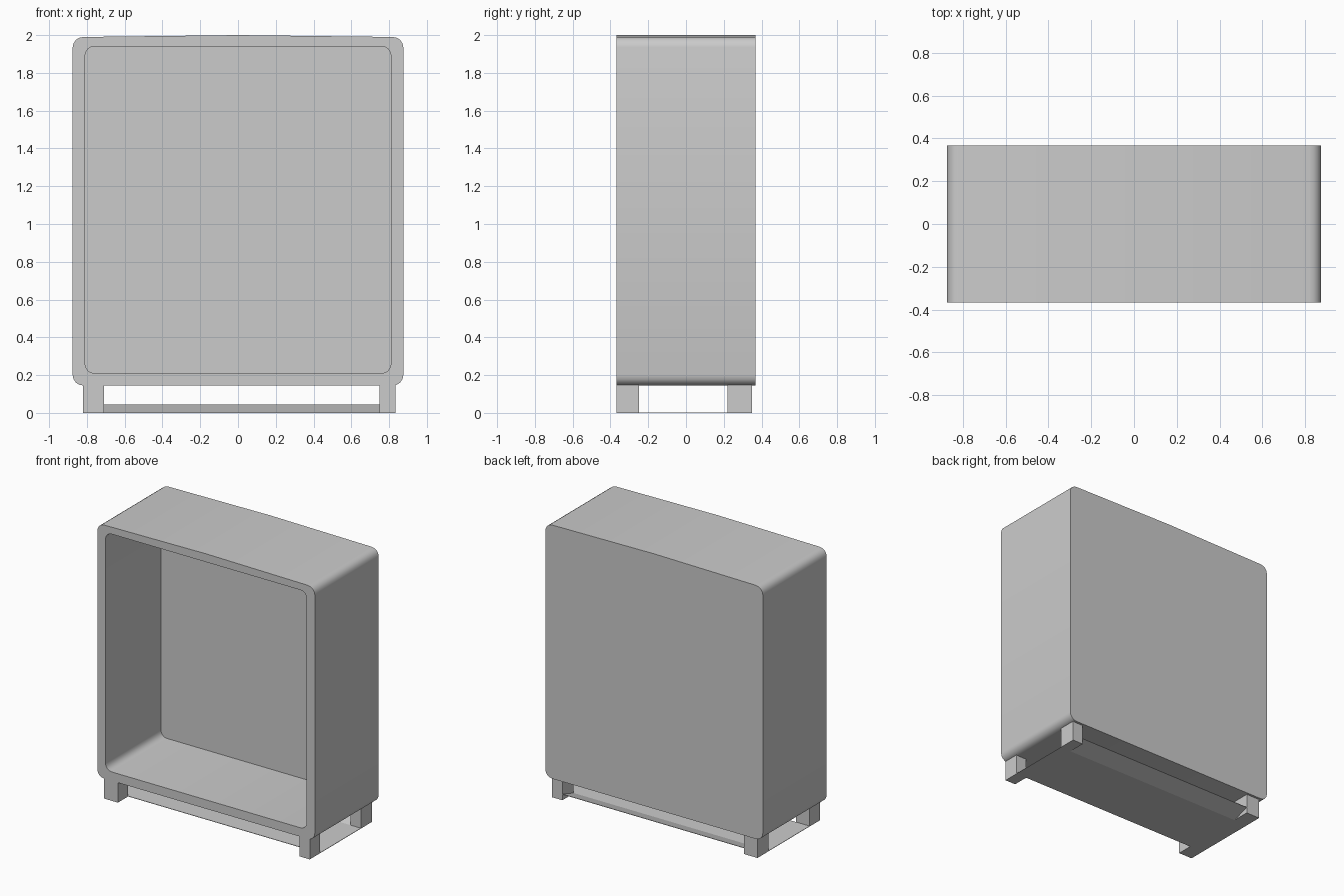
import bpy, bmesh, math

cube = bpy.data.objects.get("Cube")
if cube:
    bpy.data.objects.remove(cube, do_unlink=True)

grey = bpy.data.materials.new("plain_grey")
grey.use_nodes = True
colour = (0.6, 0.6, 0.6, 1)
grey.diffuse_color = colour
grey.node_tree.nodes["Principled BSDF"].inputs["Base Color"].default_value = colour


def finish(name, bm, smooth=False, recalc=True):
    if recalc:
        bmesh.ops.recalc_face_normals(bm, faces=bm.faces)
    mesh = bpy.data.meshes.new(name)
    bm.to_mesh(mesh)
    bm.free()
    mesh.materials.append(grey)
    obj = bpy.data.objects.new(name, mesh)
    bpy.context.collection.objects.link(obj)
    if smooth:
        bpy.ops.object.select_all(action="DESELECT")
        obj.select_set(True)
        bpy.context.view_layer.objects.active = obj
        bpy.ops.object.shade_smooth_by_angle(angle=math.radians(32))
    return obj


def rounded_loop(bm, half_w, low, high, radius, y, crown=0.0, steps=4):
    """Rounded rectangle in the xz plane, with an optional crown on top."""
    verts = []
    corners = ((1, high - crown), (-1, high - crown), (-1, low), (1, low))
    for i, (side, z) in enumerate(corners):
        cx = side * (half_w - radius)
        cz = z - radius if i < 2 else z + radius
        for k in range(steps + 1):
            a = math.pi / 2 * (i + k / steps)
            verts.append(bm.verts.new((cx + radius * math.cos(a), y, cz + radius * math.sin(a))))
        if i == 0:
            verts.append(bm.verts.new((0, y, high)))
    return verts


def bridge(bm, a, b):
    for i in range(len(a)):
        j = (i + 1) % len(a)
        bm.faces.new((a[i], a[j], b[j], b[i]))


# Open-fronted cabinet shell with a recessed back
FRONT, BACK, RECESS = -0.367, 0.367, 0.27
bm = bmesh.new()
outer_back = rounded_loop(bm, 0.875, 0.145, 2.0, 0.055, BACK, 0.01)
outer_front = rounded_loop(bm, 0.875, 0.145, 2.0, 0.055, FRONT, 0.01)
inner_front = rounded_loop(bm, 0.81, 0.21, 1.94, 0.05, FRONT)
inner_back = rounded_loop(bm, 0.81, 0.21, 1.94, 0.05, RECESS)
loops = (outer_back, outer_front, inner_front, inner_back)
for a, b in zip(loops, loops[1:]):
    bridge(bm, a, b)
bm.faces.new(outer_back)
bm.faces.new(inner_back)
finish("cabinet_shell", bm, smooth=True)

# Four square legs
X_SPANS = {"right": (-0.82, -0.71), "left": (0.75, 0.835)}
Y_SPANS = {"front": (-0.367, -0.25), "back": (0.22, 0.35)}
for side, (x0, x1) in X_SPANS.items():
    for end, (y0, y1) in Y_SPANS.items():
        bm = bmesh.new()
        bmesh.ops.create_cube(bm, size=1)
        for v in bm.verts:
            v.co = (x1 if v.co.x > 0 else x0, y1 if v.co.y > 0 else y0,
                    0.15 if v.co.z > 0 else 0)
        finish(f"{end}_{side}_leg", bm)


# Thin base sheet between the legs, with its back strip turned up
def sheet(name, x0, x1, y0, y1, z0, z1, thick=0.003):
    bm = bmesh.new()
    bmesh.ops.create_cube(bm, size=1)
    for v in bm.verts:
        back = v.co.y > 0
        v.co = (x1 if v.co.x > 0 else x0, y1 if back else y0,
                (z1 if back else z0) + (thick if v.co.z > 0 else 0))
    finish(name, bm)


sheet("base_sheet", -0.82, 0.835, -0.25, 0.22, 0, 0)
sheet("base_back_strip", -0.71, 0.75, 0.22, 0.35, 0, 0.042)
